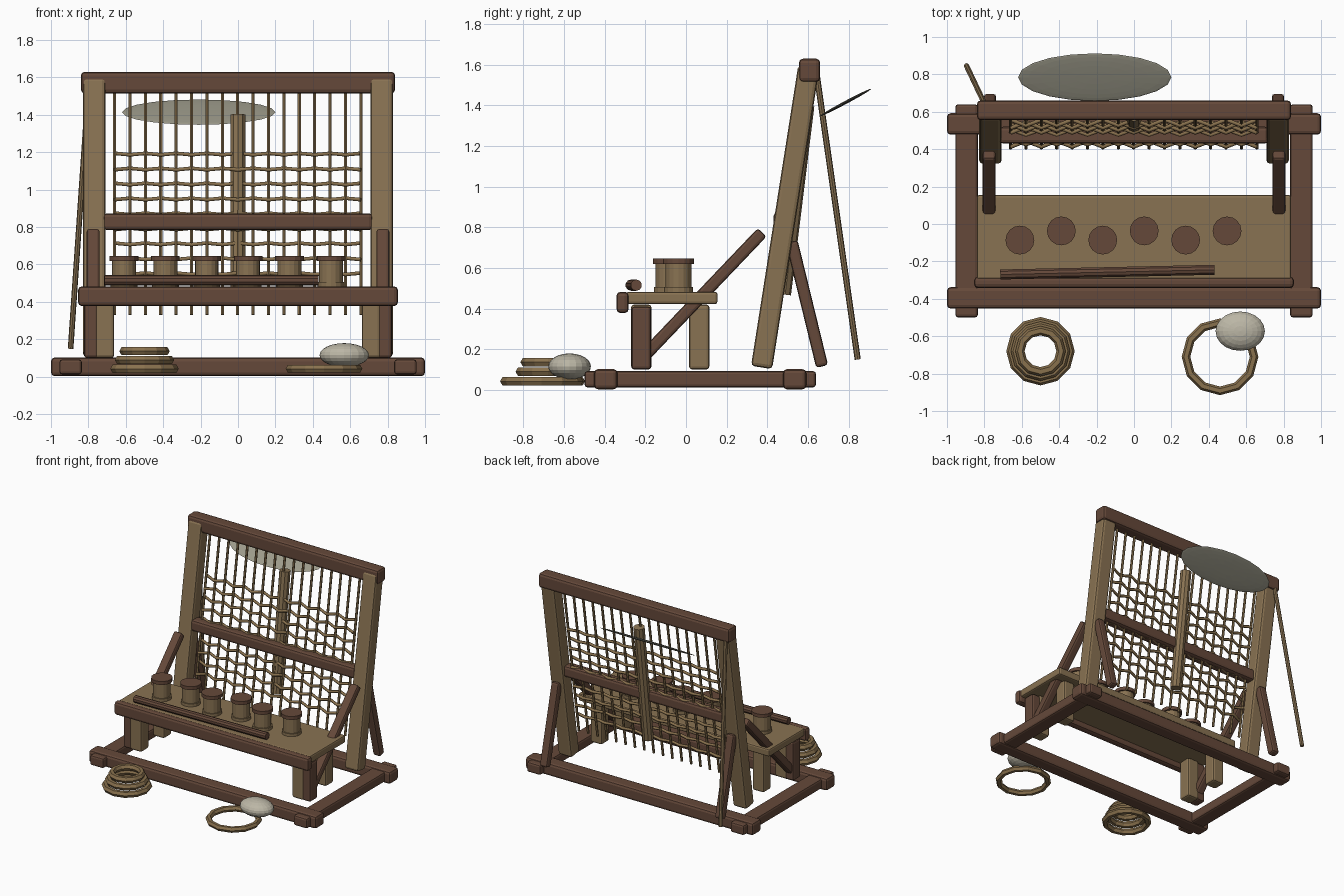
import bpy, bmesh, math
from mathutils import Vector, Matrix

if "Cube" in bpy.data.objects:
    bpy.data.objects.remove(bpy.data.objects["Cube"])


def material(name, rgb):
    m = bpy.data.materials.new(name)
    m.use_nodes = True
    m.diffuse_color = (*rgb, 1)
    m.node_tree.nodes["Principled BSDF"].inputs["Base Color"].default_value = (*rgb, 1)
    return m


DARK = material("dark wood", (0.13, 0.066, 0.042))
LIGHT = material("light wood", (0.25, 0.17, 0.085))
ROPE = material("plant fibre", (0.25, 0.165, 0.075))
STONE = material("pale stone", (0.50, 0.47, 0.38))
CLOTH = material("grey cloth", (0.34, 0.33, 0.26))


def add(name, bm, mat, smooth=False):
    bmesh.ops.recalc_face_normals(bm, faces=bm.faces)
    me = bpy.data.meshes.new(name)
    bm.to_mesh(me)
    bm.free()
    me.materials.append(mat)
    for p in me.polygons:
        p.use_smooth = smooth
    ob = bpy.data.objects.new(name, me)
    bpy.context.collection.objects.link(ob)
    return ob


def frame(a, b):
    """Matrix whose z axis runs from a to b, centred between them."""
    d = (b - a).normalized()
    ref = Vector((0, 1, 0)) if abs(d.x) > 0.9 else Vector((1, 0, 0))
    v = d.cross(ref).normalized()
    u = v.cross(d)
    m = Matrix((u, v, d)).transposed().to_4x4()
    m.translation = (a + b) / 2
    return m


def beam(name, a, b, w, t, mat, bevel=0.015):
    """Chamfered timber from a to b, w wide and t thick."""
    a, b = Vector(a), Vector(b)
    bm = bmesh.new()
    bmesh.ops.create_cube(bm, size=1)
    bmesh.ops.scale(bm, vec=(w, t, (b - a).length), verts=bm.verts)
    bmesh.ops.bevel(bm, geom=bm.edges[:], offset=bevel, segments=2,
                    profile=0.5, affect='EDGES')
    bm.transform(frame(a, b))
    return add(name, bm, mat)


def rod(name, a, b, r, mat, r2=None, sides=10):
    a, b = Vector(a), Vector(b)
    bm = bmesh.new()
    bmesh.ops.create_cone(bm, cap_ends=True, segments=sides, radius1=r,
                          radius2=r if r2 is None else r2, depth=(b - a).length)
    bm.transform(frame(a, b))
    return add(name, bm, mat)


def ring(name, x, y, z, major, minor, mat, sides=12):
    """Faceted hoop lying flat."""
    bm = bmesh.new()
    loops = []
    for i in range(sides):
        a = math.tau * i / sides
        loop = []
        for j in range(6):
            b = math.tau * j / 6
            r = major + minor * math.cos(b)
            loop.append(bm.verts.new((x + r * math.cos(a), y + r * math.sin(a),
                                      z + minor * math.sin(b))))
        loops.append(loop)
    for i in range(sides):
        p, q = loops[i], loops[(i + 1) % sides]
        for j in range(6):
            k = (j + 1) % 6
            bm.faces.new((p[j], q[j], q[k], p[k]))
    return add(name, bm, mat)


def ellipsoid(name, centre, radii, mat, tilt=0.0):
    bm = bmesh.new()
    bmesh.ops.create_uvsphere(bm, u_segments=20, v_segments=12, radius=1)
    bm.transform(Matrix.Translation(centre) @ Matrix.Rotation(tilt, 4, 'X')
                 @ Matrix.Diagonal((*radii, 1)))
    return add(name, bm, mat)


def lean(z):
    """Depth of the leaning frame at height z."""
    return 0.372 + (z - 0.11) * 0.157


# Ground frame
beam("base_front", (-1, -0.395, 0.052), (1, -0.395, 0.052), 0.115, 0.1, DARK, 0.02)
beam("base_back", (-1, 0.535, 0.052), (1, 0.535, 0.052), 0.115, 0.1, DARK, 0.02)
for side, s in (("right", -1), ("left", 1)):
    beam("base_side_" + side, (s * 0.895, -0.5, 0.052), (s * 0.895, 0.64, 0.052),
         0.12, 0.08, DARK)
    # Leaning posts and their braces
    beam("post_" + side, (s * 0.768, lean(0.11), 0.11), (s * 0.768, lean(1.59), 1.59),
         0.12, 0.105, LIGHT, 0.018)
    beam("front_brace_" + side, (s * 0.775, -0.24, 0.13), (s * 0.775, 0.375, 0.775),
         0.07, 0.06, DARK)
    beam("rear_brace_" + side, (s * 0.77, 0.67, 0.115), (s * 0.77, 0.52, 0.73),
         0.065, 0.06, DARK)
    # Bench legs
    beam("bench_front_leg_" + side, (s * 0.712, -0.22, 0.1), (s * 0.712, -0.22, 0.42),
         0.1, 0.1, LIGHT)
    beam("bench_back_leg_" + side, (s * 0.712, 0.065, 0.1), (s * 0.712, 0.065, 0.42),
         0.1, 0.1, LIGHT)
    beam("bench_outer_leg_" + side, (s * 0.785, -0.22, 0.1), (s * 0.785, -0.22, 0.41),
         0.075, 0.096, DARK)

# Cross beams
beam("top_beam", (-0.84, 0.608, 1.572), (0.84, 0.608, 1.572), 0.105, 0.115, DARK, 0.02)
beam("middle_beam", (-0.72, 0.475, 0.828), (0.72, 0.475, 0.828), 0.09, 0.09, DARK, 0.02)
rod("centre_pole", (0, 0.475, 0.47), (0, 0.59, 1.4), 0.042, LIGHT)

# Bench
beam("bench_top", (-0.84, -0.07, 0.452), (0.84, -0.07, 0.452), 0.45, 0.06, LIGHT, 0.012)
beam("bench_front_rail", (-0.855, -0.312, 0.43), (0.855, -0.312, 0.43),
     0.06, 0.105, DARK, 0.02)
rod("bench_rod", (-0.715, -0.27, 0.515), (0.43, -0.245, 0.515), 0.028, DARK)

# Lidded pots in a staggered row
for i in range(6):
    x, y = -0.61 + i * 0.2215, (-0.086, -0.037)[i % 2]
    for part, z0, z1, r, mat in (("foot", 0.48, 0.505, 0.072, LIGHT),
                                 ("body", 0.5, 0.625, 0.064, LIGHT),
                                 ("lid", 0.618, 0.645, 0.077, DARK)):
        rod(f"pot_{part}_{i + 1}", (x, y, z0), (x, y, z1), r, mat, sides=16)

# Woven net: straight uprights with rows that pass over and under
COUNT, STEP, START = 17, 0.0823, -0.66
for i in range(COUNT):
    x = START + i * STEP
    rod(f"net_upright_{i + 1}", (x, lean(0.33), 0.33), (x, lean(1.53), 1.53),
        0.0095, ROPE, sides=6)
for row in range(10):
    z = 0.47 + row * 0.08
    curve = bpy.data.curves.new("weave", 'CURVE')
    curve.dimensions = '3D'
    curve.bevel_depth = 0.011
    curve.bevel_resolution = 1
    curve.use_fill_caps = True
    path = curve.splines.new('POLY')
    path.points.add(COUNT - 1)
    for i, p in enumerate(path.points):
        over = 1 if (i + row) % 2 else -1
        p.co = (START + i * STEP, lean(z) + over * 0.016, z + over * 0.004, 1)
    helper = bpy.data.objects.new("weave", curve)
    mesh = bpy.data.meshes.new_from_object(helper)
    bpy.data.objects.remove(helper)
    mesh.materials.clear()
    mesh.materials.append(ROPE)
    bpy.context.collection.objects.link(bpy.data.objects.new(f"net_row_{row + 1}", mesh))

# Loose stick, cloth, coil, hoop and stone
rod("leaning_stick", (-0.895, 0.845, 0.15), (-0.8, 0.645, 1.54), 0.015, LIGHT, sides=8)
ellipsoid("cloth_disc", (-0.21, 0.785, 1.414), (0.41, 0.144, 0.008), CLOTH, math.radians(28))
for i in range(3):
    ring(f"coil_{i + 1}", -0.5, -0.68, 0.042 + i * 0.047, 0.158 - i * 0.024, 0.025, ROPE)
ring("hoop", 0.46, -0.71, 0.042, 0.182, 0.023, ROPE)
ellipsoid("stone", (0.568, -0.573, 0.115), (0.132, 0.105, 0.064), STONE)
